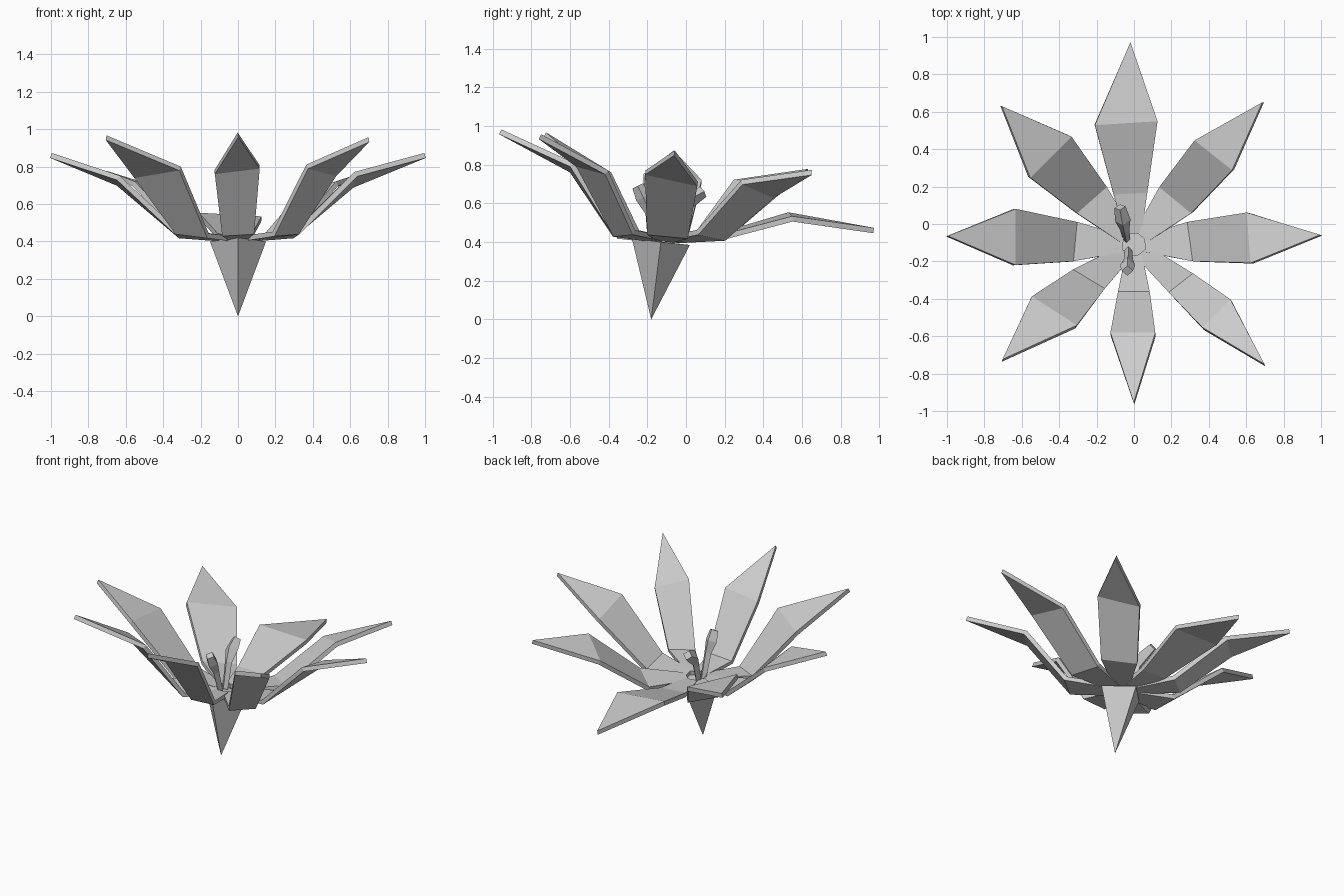
import bpy, bmesh
from mathutils import Vector

if "Cube" in bpy.data.objects:
    bpy.data.objects.remove(bpy.data.objects["Cube"])


def make_object(name, verts, faces):
    mesh = bpy.data.meshes.new(name)
    mesh.from_pydata([tuple(v) for v in verts], [], faces)
    bm = bmesh.new()
    bm.from_mesh(mesh)
    bmesh.ops.recalc_face_normals(bm, faces=bm.faces)
    bm.to_mesh(mesh)
    bm.free()
    obj = bpy.data.objects.new(name, mesh)
    bpy.context.collection.objects.link(obj)
    return obj


CENTRE = Vector((0, -0.11, 0.41))


def petal(name, tip, wide_a, wide_b, mid_a, mid_b):
    """Folded blade: narrow root, two creases, pointed tip."""
    mid = (Vector(mid_a) + Vector(mid_b)) / 2
    out = (mid - CENTRE).normalized()
    side = (Vector(mid_a) - Vector(mid_b)).normalized()
    root = CENTRE + out * 0.06
    verts = [root + side * 0.045, root - side * 0.045,
             mid_a, mid_b, wide_a, wide_b, tip]
    obj = make_object(name, verts, [(0, 1, 3, 2), (2, 3, 5, 4), (4, 5, 6)])
    mod = obj.modifiers.new("thickness", "SOLIDIFY")
    mod.thickness = 0.028
    mod.offset = 0


# Petals, each opened a little differently
petal("petal_front", (0, -0.96, 0.97), (0.115, -0.59, 0.80), (-0.125, -0.59, 0.77),
      (0.085, -0.37, 0.45), (-0.085, -0.37, 0.44))
petal("petal_front_right", (0.70, -0.755, 0.945), (0.52, -0.41, 0.76), (0.37, -0.56, 0.80),
      (0.32, -0.27, 0.45), (0.19, -0.37, 0.44))
petal("petal_right", (1.0, -0.06, 0.86), (0.61, 0.06, 0.70), (0.63, -0.21, 0.76),
      (0.29, 0.01, 0.43), (0.32, -0.20, 0.45))
petal("petal_back_right", (0.69, 0.65, 0.76), (0.33, 0.45, 0.64), (0.53, 0.29, 0.71),
      (0.14, 0.20, 0.42), (0.31, 0.06, 0.45))
petal("petal_back", (-0.02, 0.97, 0.46), (-0.21, 0.53, 0.54), (0.125, 0.55, 0.52),
      (-0.11, 0.16, 0.43), (0.07, 0.17, 0.42))
petal("petal_back_left", (-0.71, 0.63, 0.765), (-0.56, 0.25, 0.71), (-0.34, 0.47, 0.65),
      (-0.31, 0.06, 0.45), (-0.15, 0.20, 0.42))
petal("petal_left", (-1.0, -0.065, 0.86), (-0.64, -0.22, 0.74), (-0.64, 0.08, 0.71),
      (-0.33, -0.20, 0.45), (-0.31, 0.01, 0.43))
petal("petal_front_left", (-0.705, -0.73, 0.955), (-0.31, -0.55, 0.79), (-0.55, -0.395, 0.75),
      (-0.16, -0.35, 0.43), (-0.33, -0.25, 0.45))

# Four-sided pointed flower base
make_object("flower_base",
            [(0, -0.18, 0), (0, -0.28, 0.42), (0.15, -0.13, 0.40),
             (0, 0.02, 0.385), (-0.15, -0.13, 0.40)],
            [(0, 1, 2), (0, 2, 3), (0, 3, 4), (0, 4, 1), (1, 2, 3, 4)])


def stamen(name, path, radii):
    """Square stalk swept along a path, swelling into a head."""
    pts = [Vector(p) for p in path]
    verts, faces = [], []
    for i, p in enumerate(pts):
        d = (pts[min(i + 1, len(pts) - 1)] - pts[max(i - 1, 0)]).normalized()
        u = Vector((1, 0, 0))
        u = (u - d * u.dot(d)).normalized()
        v = d.cross(u)
        r = radii[i]
        verts += [p + u * r, p + v * r, p - u * r, p - v * r]
    for i in range(len(pts) - 1):
        for k in range(4):
            a, b = i * 4 + k, i * 4 + (k + 1) % 4
            faces.append((a, b, b + 4, a + 4))
    n = len(verts)
    faces += [(0, 1, 2, 3), (n - 4, n - 3, n - 2, n - 1)]
    make_object(name, verts, faces)


# Two stamens leaning apart in the middle
stamen("stamen_back", [(-0.04, -0.08, 0.40), (-0.05, -0.03, 0.56),
                       (-0.06, 0.02, 0.62), (-0.075, 0.09, 0.66)],
       [0.02, 0.025, 0.042, 0.03])
stamen("stamen_front", [(-0.03, -0.14, 0.40), (-0.03, -0.19, 0.56),
                        (-0.035, -0.22, 0.63), (-0.035, -0.25, 0.69)],
       [0.02, 0.025, 0.04, 0.03])
